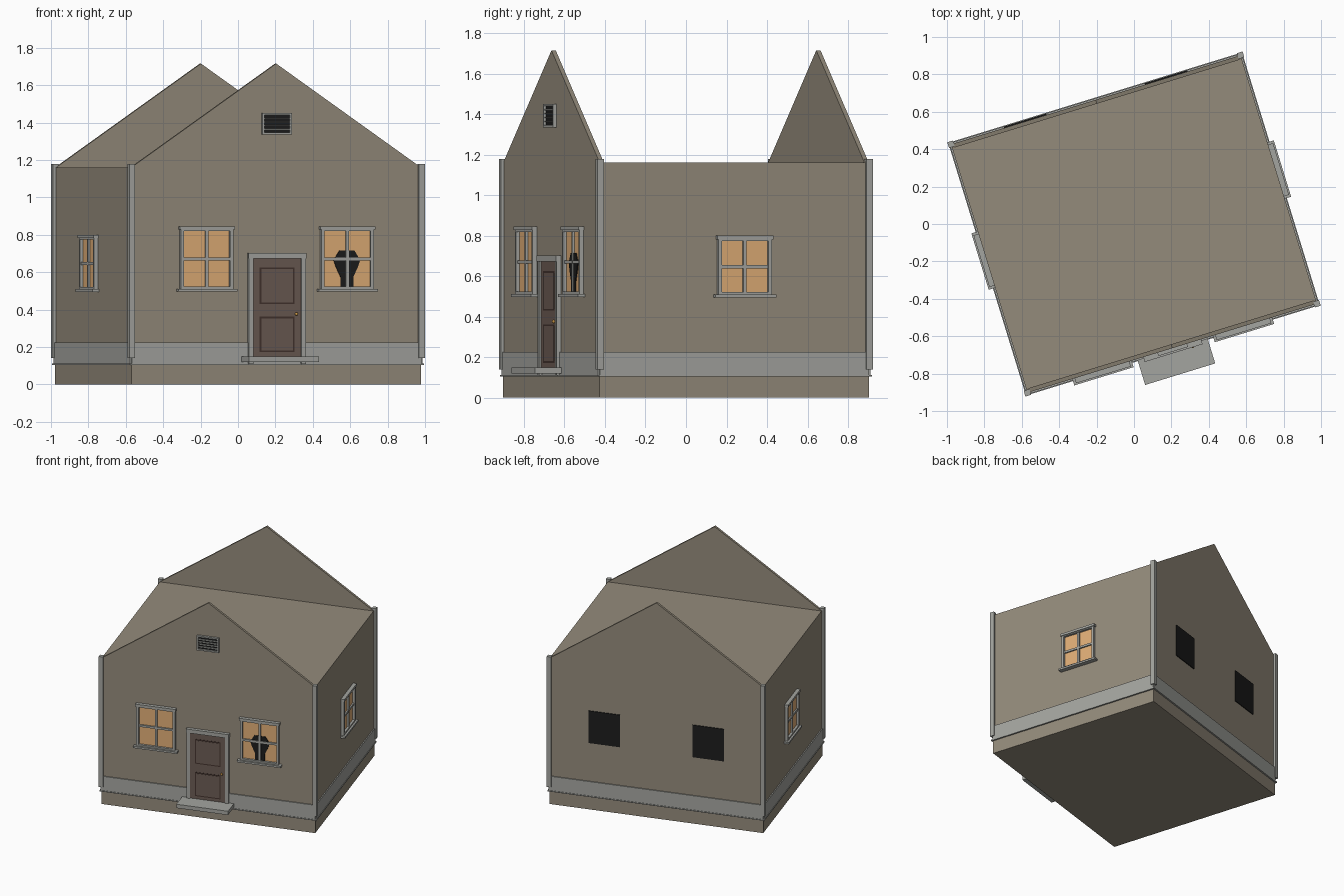
import bpy, bmesh, math
from mathutils import Matrix

if "Cube" in bpy.data.objects:
    bpy.data.objects.remove(bpy.data.objects["Cube"])

W, D, H, APEX = 1.62, 1.39, 1.16, 1.715      # width, depth, eaves, gable peak
HOUSE = Matrix.Rotation(math.radians(17.1), 4, 'Z')


def material(name, r, g, b):
    m = bpy.data.materials.new(name)
    m.diffuse_color = [((c / 255 + 0.055) / 1.055) ** 2.4 for c in (r, g, b)] + [1]
    m.use_nodes = True
    m.node_tree.nodes["Principled BSDF"].inputs["Base Color"].default_value = m.diffuse_color
    return m


WALL = material("taupe_wall", 148, 139, 123)
TRIM = material("grey_trim", 164, 165, 160)
GLOW = material("warm_window", 224, 174, 118)
DOOR = material("brown_door", 107, 91, 83)
GROOVE = material("dark_brown", 66, 50, 45)
BLACK = material("black", 28, 28, 28)
BRASS = material("brass", 200, 150, 70)


def wall_frame(angle, dist):
    """Frame whose x runs along a wall and whose -y points out of it."""
    return HOUSE @ Matrix.Rotation(math.radians(angle), 4, 'Z') @ Matrix.Translation((0, -dist, 0))


FRONT, RIGHT = wall_frame(0, D / 2), wall_frame(90, W / 2)
BACK, LEFT = wall_frame(180, D / 2), wall_frame(-90, W / 2)


def finish(name, bm, mat, frame):
    bmesh.ops.recalc_face_normals(bm, faces=bm.faces)
    me = bpy.data.meshes.new(name)
    bm.to_mesh(me)
    bm.free()
    me.materials.append(mat)
    ob = bpy.data.objects.new(name, me)
    ob.matrix_world = frame
    bpy.context.collection.objects.link(ob)
    return ob


def box(name, frame, mat, x0, x1, z0, z1, out, back=0.0):
    """Box on a wall, standing out by `out` and reaching `back` behind the face."""
    bm = bmesh.new()
    m = Matrix.Translation(((x0 + x1) / 2, (back - out) / 2, (z0 + z1) / 2))
    bmesh.ops.create_cube(bm, size=1, matrix=m @ Matrix.Diagonal((x1 - x0, out + back, z1 - z0, 1)))
    return finish(name, bm, mat, frame)


def prism(name, frame, mat, pts, out, back=0.0):
    """Flat outline in x, z given a thickness."""
    bm = bmesh.new()
    face = bm.faces.new([bm.verts.new((x, -out, z)) for x, z in pts])
    ext = bmesh.ops.extrude_face_region(bm, geom=[face])
    verts = [v for v in ext["geom"] if isinstance(v, bmesh.types.BMVert)]
    bmesh.ops.translate(bm, vec=(0, out + back, 0), verts=verts)
    return finish(name, bm, mat, frame)


def surround(name, frame, x0, x1, z0, z1, t, out):
    """Four grey boards around an opening."""
    box(name + "_left", frame, TRIM, x0, x0 + t, z0, z1, out)
    box(name + "_right", frame, TRIM, x1 - t, x1, z0, z1, out)
    box(name + "_top", frame, TRIM, x0 + t, x1 - t, z1 - t, z1, out)
    box(name + "_bottom", frame, TRIM, x0 + t, x1 - t, z0, z0 + t, out)


def window(name, frame, x, w, z0, z1):
    h, zm = w / 2, (z0 + z1) / 2
    box(name + "_glass", frame, GLOW, x - h, x + h, z0, z1, 0.004)
    surround(name + "_frame", frame, x - h - 0.016, x + h + 0.016, z0 - 0.01, z1 + 0.012, 0.018, 0.022)
    box(name + "_mullion", frame, TRIM, x - 0.008, x + 0.008, z0, z1, 0.016)
    box(name + "_crossbar", frame, TRIM, x - h, x + h, zm - 0.008, zm + 0.008, 0.015)
    box(name + "_head", frame, TRIM, x - h - 0.022, x + h + 0.022, z1 + 0.002, z1 + 0.02, 0.028)
    box(name + "_sill", frame, TRIM, x - h - 0.035, x + h + 0.035, z0 - 0.018, z0 - 0.004, 0.036)


# Main block with flat top, thin gable walls front and back
box("house_body", HOUSE, WALL, -W / 2, W / 2, 0, H, D / 2, D / 2)
for name, frame in (("front", FRONT), ("back", BACK)):
    prism(name + "_gable", frame, WALL, [(-W / 2, H), (W / 2, H), (0, APEX)], 0, 0.022)

# Base band around all four walls, with a drip edge
for name, frame, half in (("front", FRONT, W / 2), ("right", RIGHT, D / 2),
                          ("back", BACK, W / 2), ("left", LEFT, D / 2)):
    box(name + "_base_band", frame, TRIM, -half, half, 0.11, 0.225, 0.008)
    box(name + "_drip_edge", frame, TRIM, -half - 0.012, half + 0.012, 0.104, 0.112, 0.012)

# Corner boards
for sx in (-1, 1):
    for frame, side in ((FRONT, "front"), (BACK, "back")):
        x = sx * W / 2
        box(f"{side}_corner_board", frame, TRIM, x - 0.016, x + 0.016, 0.14, 1.178, 0.016, 0.016)

# Lit windows
window("front_window_left", FRONT, -0.393, 0.262, 0.515, 0.825)
window("front_window_right", FRONT, 0.393, 0.262, 0.515, 0.825)
window("right_window", RIGHT, 0.05, 0.245, 0.513, 0.78)
window("left_window", LEFT, -0.05, 0.245, 0.513, 0.78)

# Dark figure standing in the right front window
half_outline = [(0.036, 0.515), (0.036, 0.575), (0.06, 0.625), (0.074, 0.665), (0.058, 0.69), (0.042, 0.715)]
outline = half_outline + [(-x, z) for x, z in reversed(half_outline)]
prism("window_silhouette", FRONT, BLACK, [(x + 0.393, z) for x, z in outline], 0.009)

# Dark panes at the back
for sx in (-1, 1):
    box("back_pane", BACK, BLACK, sx * 0.394 - 0.119, sx * 0.394 + 0.119, 0.53, 0.786, 0.006)

# Door with panels, jambs, hood, knob and step
box("door", FRONT, DOOR, -0.135, 0.135, 0.145, 0.675, 0.013)
for name, z0, z1 in (("lower", 0.172, 0.362), ("upper", 0.43, 0.625)):
    box(name + "_panel_groove", FRONT, GROOVE, -0.097, 0.097, z0, z1, 0.015)
    box(name + "_panel", FRONT, DOOR, -0.088, 0.088, z0 + 0.009, z1 - 0.009, 0.017)
for sx in (-1, 1):
    box("door_jamb", FRONT, TRIM, sx * 0.147 - 0.013, sx * 0.147 + 0.013, 0.11, 0.675, 0.022)
box("door_hood", FRONT, TRIM, -0.162, 0.162, 0.672, 0.702, 0.027)
box("door_step", FRONT, TRIM, -0.196, 0.196, 0.12, 0.15, 0.145)
bm = bmesh.new()
bmesh.ops.create_uvsphere(bm, u_segments=10, v_segments=6, radius=0.009,
                          matrix=Matrix.Translation((0.107, -0.022, 0.376)))
finish("door_knob", bm, BRASS, FRONT)

# Gable vent with slats
box("vent_back", FRONT, BLACK, -0.078, 0.078, 1.34, 1.446, 0.005)
surround("vent_frame", FRONT, -0.083, 0.083, 1.335, 1.451, 0.011, 0.018)
for i in range(4):
    z = 1.364 + i * 0.0193
    box("vent_slat", FRONT, TRIM, -0.073, 0.073, z - 0.003, z + 0.003, 0.014)
